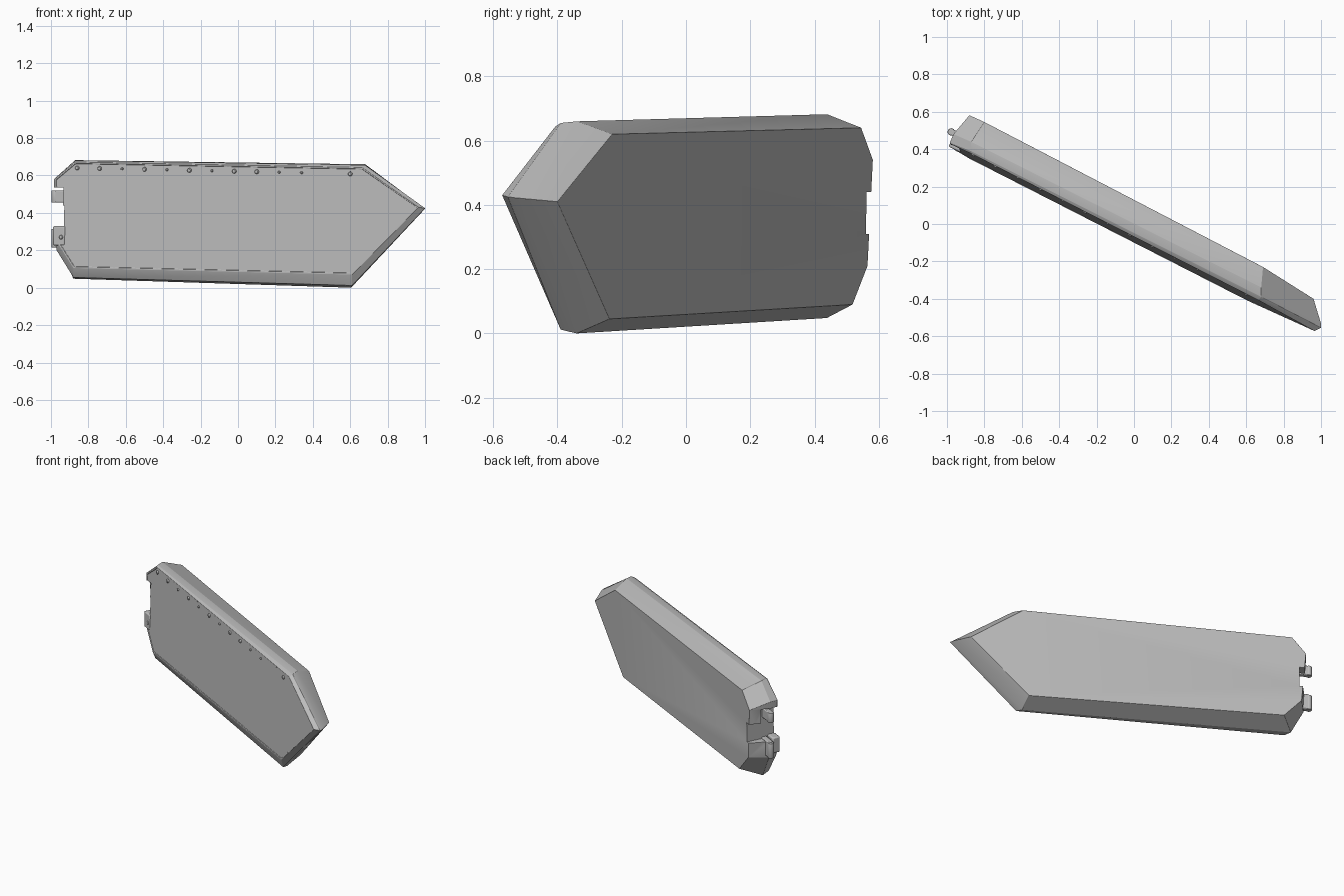
import bpy, bmesh, math
from mathutils import Matrix, Vector

if "Cube" in bpy.data.objects:
    bpy.data.objects.remove(bpy.data.objects["Cube"])

C, S = 0.895, 0.446          # panel heading in plan
TURN = Matrix.Rotation(-math.atan2(S, C), 4, 'Z')

grey = bpy.data.materials.new("light_grey")
grey.use_nodes = True
tone = (0.5, 0.5, 0.5, 1)
grey.diffuse_color = tone
grey.node_tree.nodes["Principled BSDF"].inputs["Base Color"].default_value = tone


def at_depth(x, z, n):
    """Point at x, z lying n behind the panel's middle plane."""
    return Vector((x, (n - S * x) / C, z))


def front_depth(x, z):
    """The front face leans back slightly."""
    return -0.09 + 0.05 * (z - 0.07) - 0.01 * x


def make(name, bm):
    bmesh.ops.recalc_face_normals(bm, faces=bm.faces)
    mesh = bpy.data.meshes.new(name)
    bm.to_mesh(mesh)
    bm.free()
    ob = bpy.data.objects.new(name, mesh)
    bpy.context.collection.objects.link(ob)
    mesh.materials.append(grey)
    return ob


def block(name, u, n, z):
    """Box given by ranges along the panel, across it and in height."""
    bm = bmesh.new()
    bmesh.ops.create_cube(bm, size=1)
    for v in bm.verts:
        v.co = Vector([r[0] if c < 0 else r[1] for c, r in zip(v.co, (u, n, z))])
    bm.transform(TURN)
    return make(name, bm)


def rod(name, centre, radius, length, axis='Z', sides=16):
    bm = bmesh.new()
    bmesh.ops.create_cone(bm, cap_ends=True, segments=sides, radius1=radius,
                          radius2=radius * 0.85 if axis == 'Y' else radius, depth=length)
    if axis == 'Y':
        bm.transform(TURN @ Matrix.Rotation(math.pi / 2, 4, 'X'))
    bm.transform(Matrix.Translation(centre))
    return make(name, bm)


def soften(ob, width, segments=2):
    bev = ob.modifiers.new("edge_rounding", 'BEVEL')
    bev.width, bev.segments, bev.limit_method = width, segments, 'ANGLE'
    bev.angle_limit = math.radians(20)
    bpy.ops.object.select_all(action='DESELECT')
    ob.select_set(True)
    bpy.context.view_layer.objects.active = ob
    bpy.ops.object.shade_smooth_by_angle(angle=math.radians(30))


# Panel body: outlines from front to back, starting at the upper hinge corner
front = [(-.87, .672), (.665, .643), (.965, .43), (.61, .07), (-.88, .105), (-.965, .24), (-.98, .58)]
lip = [(-.87, .68, -.04), (.68, .655, -.045), (1, .425, -.05), (.61, .012, -.077),
       (-.88, .055, -.055), (-.97, .2, -.05), (-.985, .58, -.05)]
ridge = [(-.87, .682, .005), (.68, .66, 0), (1, .422, -.03), (.605, 0, -.035),
         (-.88, .048, 0), (-.95, .2, 0), (-.965, .58, 0)]
back = [(-.8, .64, .131), (.69, .62, .102), (.96, .41, .07), (.635, .045, .07),
        (-.76, .09, .125), (-.86, .21, .122), (-.88, .54, .128)]

bm = bmesh.new()
outlines = [[(x, z, front_depth(x, z)) for x, z in front], lip, ridge, back]
rings = [[bm.verts.new(at_depth(*p)) for p in o] for o in outlines]
for a, b in zip(rings, rings[1:]):
    for i in range(len(a)):
        j = (i + 1) % len(a)
        bm.faces.new((a[i], a[j], b[j], b[i]))
bm.faces.new(rings[-1])
front_face = bm.faces.new(rings[0])
bmesh.ops.recalc_face_normals(bm, faces=bm.faces)
# Shallow step around the front plate
bmesh.ops.inset_individual(bm, faces=[front_face], thickness=0.008, depth=0)
bmesh.ops.inset_individual(bm, faces=[front_face], thickness=0.002, depth=-0.003)
body = make("panel_body", bm)

# Hinge recesses in the short end
cuts = [block("hinge_gap_cutter", (-1.3, -1.008), (-.3, .3), (.31, .44)),
        block("knuckle_pocket_cutter", (-1.3, -1.015), (-.3, .055), (.42, .535))]
for cut in cuts:
    cut.hide_render = True
    cut.hide_set(True)
    mod = body.modifiers.new("hinge_recess", 'BOOLEAN')
    mod.operation, mod.object, mod.solver = 'DIFFERENCE', cut, 'EXACT'
soften(body, 0.008)

# Hinge lugs and knuckles
soften(block("upper_hinge_lug", (-1.095, -1.0), (-.012, .022), (.455, .52)), .005)
soften(block("lower_hinge_lug", (-1.095, -1.0), (-.012, .022), (.215, .32)), .005)
soften(block("lower_front_lug", (-1.072, -1.0), (-.072, -.02), (.225, .33)), .008)
for name, z, length in (("upper_hinge_knuckle", .487, .065), ("lower_hinge_knuckle", .265, .1)):
    soften(rod(name, at_depth(-.977, z, .005), .02, length), .003)

# Bolt heads along the top edge and at the hinge corner
spots = [(-.86 + .12 * i, .64 - .0025 * i) for i in range(11)] + [(.6, .608), (-.945, .27)]
for i, (x, z) in enumerate(spots):
    radius = .008 if i in (2, 4, 6, 9, 10) else .013
    soften(rod(f"bolt_{i + 1}", at_depth(x, z, front_depth(x, z) + .001), radius, .012, 'Y', 12), .002, 1)
